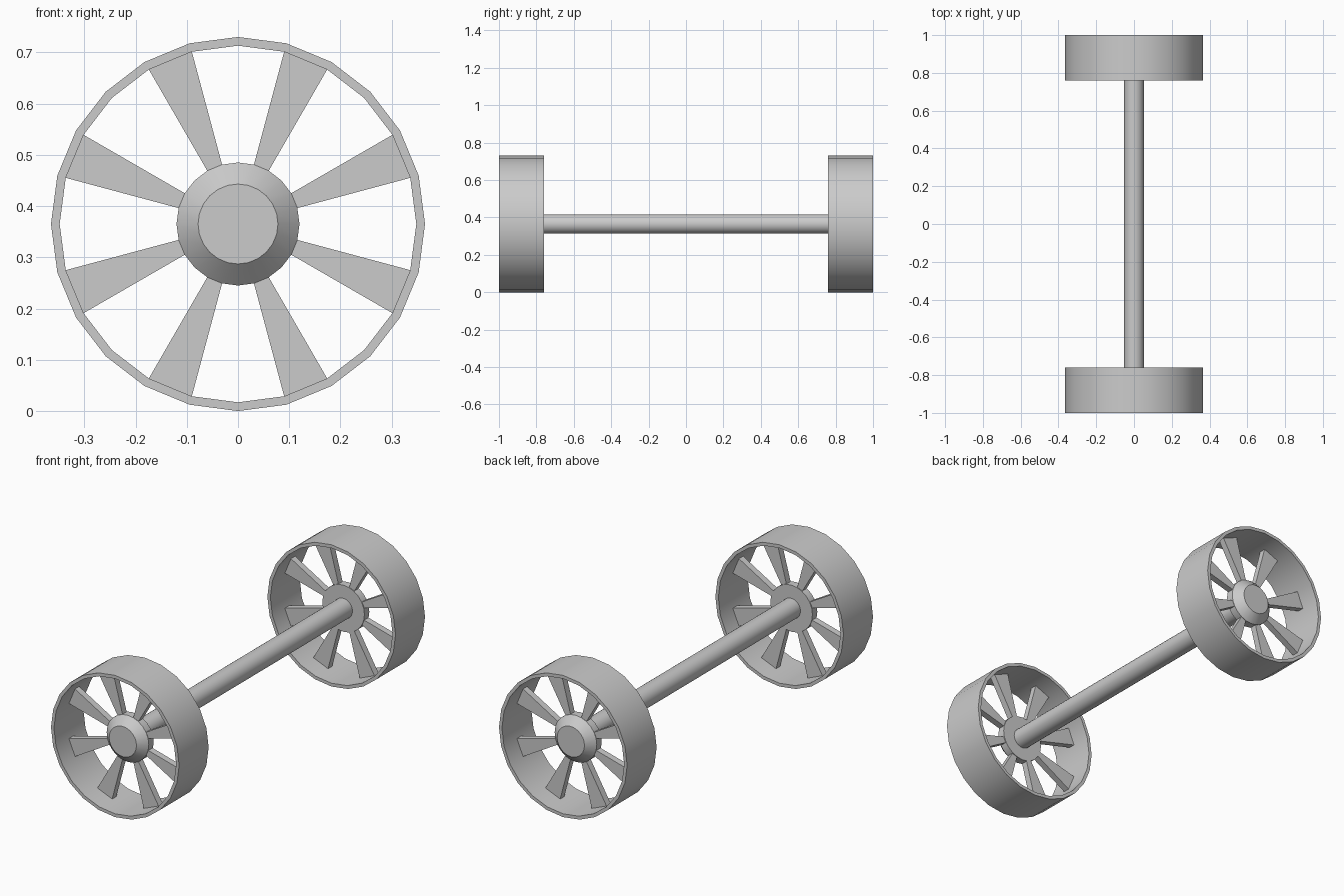
import bpy
import bmesh
import math

cube = bpy.data.objects.get("Cube")
if cube:
    bpy.data.objects.remove(cube, do_unlink=True)

SIDES = 24
STEP = 2 * math.pi / SIDES
RADIUS = 0.365          # wheel radius, also the axle height
RIM_INNER = 0.348

grey = bpy.data.materials.new("plain grey")
grey.use_nodes = True
colour = (0.6, 0.6, 0.6, 1)
grey.diffuse_color = colour
grey.node_tree.nodes["Principled BSDF"].inputs["Base Color"].default_value = colour


def finish(bm, name):
    bmesh.ops.recalc_face_normals(bm, faces=bm.faces)
    mesh = bpy.data.meshes.new(name)
    bm.to_mesh(mesh)
    bm.free()
    mesh.materials.append(grey)
    obj = bpy.data.objects.new(name, mesh)
    bpy.context.collection.objects.link(obj)
    obj.location.z = RADIUS
    bpy.ops.object.select_all(action="DESELECT")
    obj.select_set(True)
    bpy.context.view_layer.objects.active = obj
    bpy.ops.object.shade_smooth_by_angle(angle=math.radians(30))
    return obj


def polar(r, y, i):
    return (r * math.sin(i * STEP), y, r * math.cos(i * STEP))


def lathe(name, profile, closed=False):
    """Turn (radius, y) points about the axle; open profiles get end caps."""
    bm = bmesh.new()
    rings = [[bm.verts.new(polar(r, y, i)) for i in range(SIDES)] for r, y in profile]
    pairs = list(zip(rings, rings[1:]))
    if closed:
        pairs.append((rings[-1], rings[0]))
    else:
        bm.faces.new(rings[0])
        bm.faces.new(rings[-1])
    for a, b in pairs:
        for i in range(SIDES):
            j = (i + 1) % SIDES
            bm.faces.new((a[i], a[j], b[j], b[i]))
    return finish(bm, name)


def spokes(name, front, back):
    """Eight wedges, one rim segment wide, in pairs about each axis."""
    bm = bmesh.new()
    for i in range(1, SIDES, 3):
        corners = [(0.1, i), (0.1, i + 1), (RIM_INNER, i + 1), (RIM_INNER, i)]
        a = [bm.verts.new(polar(r, front, k)) for r, k in corners]
        b = [bm.verts.new(polar(r, back, k)) for r, k in corners]
        bm.faces.new(a)
        bm.faces.new(b)
        for k in range(4):
            n = (k + 1) % 4
            bm.faces.new((a[k], a[n], b[n], b[k]))
    return finish(bm, name)


# Axle between the two hubs
lathe("axle", [(0.052, -0.87), (0.052, 0.87)])

# A wheel at each end, hub cap facing outwards
for end, s in (("front", -1), ("back", 1)):
    lathe(end + "_rim", [(RADIUS, s), (RADIUS, 0.76 * s),
                         (RIM_INNER, 0.76 * s), (RIM_INNER, s)], closed=True)
    lathe(end + "_hub", [(0.078, 0.937 * s), (0.12, 0.897 * s), (0.12, 0.857 * s)])
    spokes(end + "_spokes", 0.895 * s, 0.861 * s)
